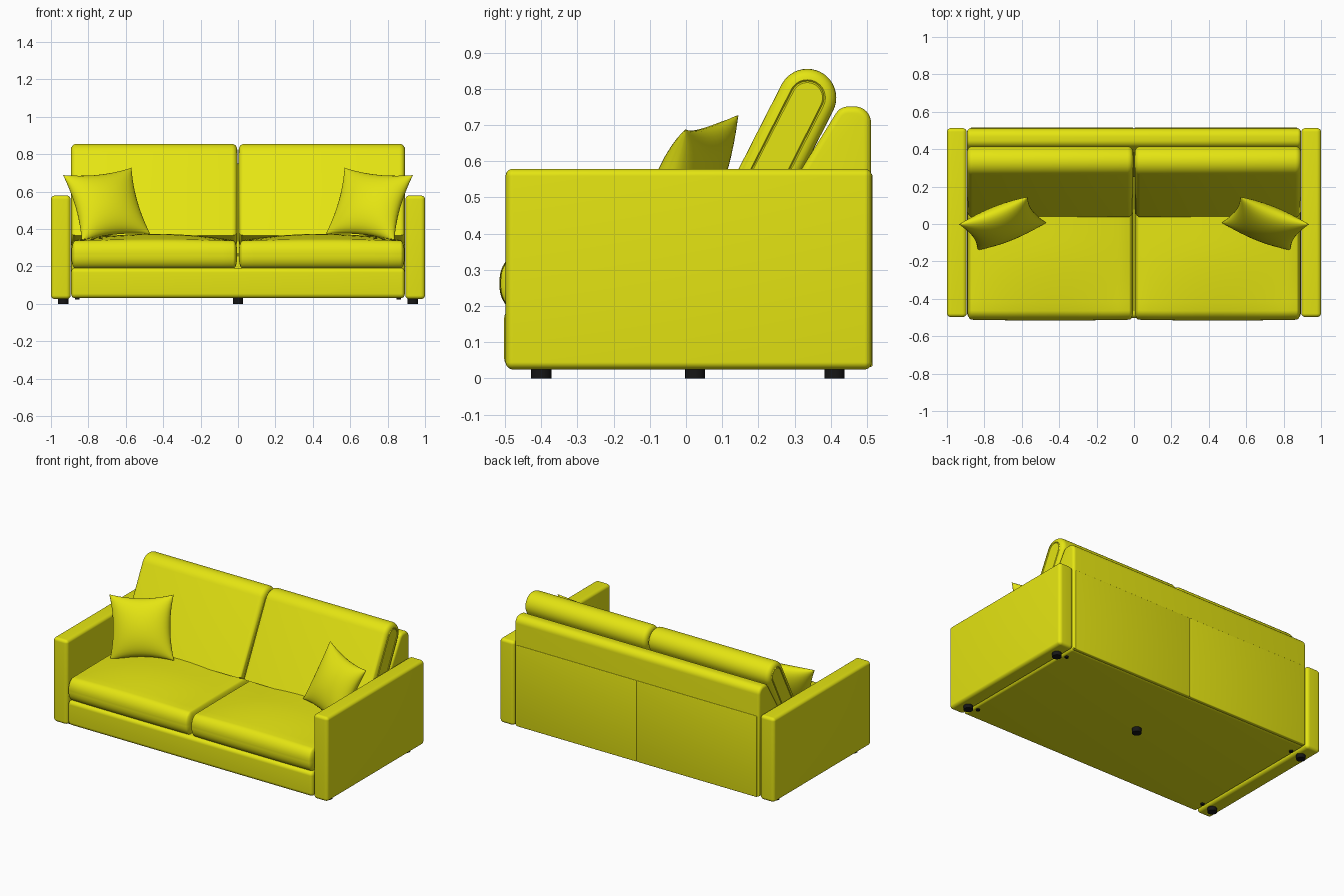
import bpy, bmesh, math
from mathutils import Vector

if "Cube" in bpy.data.objects:
    bpy.data.objects.remove(bpy.data.objects["Cube"])


def material(name, rgb):
    m = bpy.data.materials.new(name)
    m.diffuse_color = (*rgb, 1)
    m.use_nodes = True
    m.node_tree.nodes["Principled BSDF"].inputs["Base Color"].default_value = m.diffuse_color
    return m


YELLOW = material("yellow fabric", (0.78, 0.78, 0.006))
BLACK = material("black plastic", (0.008, 0.008, 0.008))


def finish(bm, name, mat=YELLOW, mirror=False, angle=40):
    bmesh.ops.recalc_face_normals(bm, faces=bm.faces[:])
    me = bpy.data.meshes.new(name)
    bm.to_mesh(me)
    bm.free()
    me.materials.append(mat)
    ob = bpy.data.objects.new(name, me)
    bpy.context.collection.objects.link(ob)
    bpy.ops.object.select_all(action='DESELECT')
    ob.select_set(True)
    bpy.context.view_layer.objects.active = ob
    bpy.ops.object.shade_smooth_by_angle(angle=math.radians(angle))
    if mirror:
        mod = ob.modifiers.new("Mirror", 'MIRROR')
        mod.use_mirror_merge = False
    return ob


def soft_box(name, lo, hi, r, mid=1, k=4, deform=None, mirror=False):
    """Box with rounded edges; r is the rounding radius along each axis."""
    n = 2 * k + mid
    bm = bmesh.new()
    bmesh.ops.create_cube(bm, size=2)
    bmesh.ops.subdivide_edges(bm, edges=bm.edges[:], cuts=n - 1, use_grid_fill=True)

    def place(i, a, b, rad):
        if i <= k:
            return a + rad * (1 - math.tan(math.pi / 4 * (1 - i / k)))
        if i >= n - k:
            return b - rad * (1 - math.tan(math.pi / 4 * (1 - (n - i) / k)))
        return a + rad + (b - a - 2 * rad) * (i - k) / mid

    for v in bm.verts:
        p = [place(round((v.co[a] + 1) / 2 * n), lo[a], hi[a], r[a]) for a in range(3)]
        core = [min(max(p[a], lo[a] + r[a]), hi[a] - r[a]) for a in range(3)]
        d = Vector([(p[a] - core[a]) / r[a] for a in range(3)])
        if d.length > 1e-6:
            d.normalize()
        q = Vector([core[a] + d[a] * r[a] for a in range(3)])
        v.co = deform(q) if deform else q
    return finish(bm, name, mirror=mirror)


def extruded(name, profile, x0, x1, bevel, groove=False, mirror=False):
    """Side profile (y, z) swept along x with rounded ends."""
    bm = bmesh.new()
    base = bm.faces.new([bm.verts.new((x0, y, z)) for y, z in profile])
    res = bmesh.ops.extrude_face_region(bm, geom=[base], use_keep_orig=True)
    bmesh.ops.translate(bm, vec=(x1 - x0, 0, 0),
                        verts=[g for g in res['geom'] if isinstance(g, bmesh.types.BMVert)])
    bmesh.ops.recalc_face_normals(bm, faces=bm.faces[:])
    rim = [e for e in bm.edges if abs(e.verts[0].co.x - e.verts[1].co.x) < 1e-6]
    bmesh.ops.bevel(bm, geom=rim, offset=bevel, segments=5, profile=0.5,
                    affect='EDGES', clamp_overlap=True)
    if groove:  # stitched seam around each end
        caps = sorted(bm.faces, key=lambda f: -len(f.verts))[:2]
        for cap in caps:
            bmesh.ops.inset_region(bm, faces=[cap], thickness=0.004, depth=-0.004)
            bmesh.ops.inset_region(bm, faces=[cap], thickness=0.004, depth=0.004)
    return finish(bm, name, mirror=mirror)


def arc(cy, cz, r, a0, a1, n):
    return [(cy + r * math.cos(math.radians(a0 + (a1 - a0) * i / n)),
             cz + r * math.sin(math.radians(a0 + (a1 - a0) * i / n))) for i in range(n + 1)]


# Arms
soft_box("arm", (0.895, -0.498, 0.025), (1.0, 0.513, 0.579), (0.024, 0.02, 0.02), mirror=True)

# Base under the seat
soft_box("base", (-0.892, -0.502, 0.03), (0.892, 0.50, 0.192), (0.02, 0.025, 0.025))


# Seat cushions with a crowned top
def crown(p):
    u = (p.x - 0.4475) / 0.4435
    v = min(1, (p.y + 0.515) / 0.42)
    h = max(0, (p.z - 0.25) / 0.085)
    p.z += 0.036 * h * (1 - u * u) * math.sin(math.pi / 2 * max(0, v))
    p.y -= 0.004 * (1 - u ** 4) * (1 - v)
    return p


soft_box("seat_cushion", (0.004, -0.511, 0.188), (0.891, 0.24, 0.337),
         (0.022, 0.05, 0.065), mid=14, deform=crown, mirror=True)

# Back cushions: leaning slabs with a round top
LEAN = 27
cy, cz, rad = 0.335, 0.775, 0.08
top = arc(cy, cz, rad, -LEAN, 180 - LEAN, 20)
dy, dz = -math.sin(math.radians(LEAN)) * 0.5, -math.cos(math.radians(LEAN)) * 0.5
slab = top + [(top[-1][0] + dy, top[-1][1] + dz), (top[0][0] + dy, top[0][1] + dz)]
extruded("back_cushion", slab, 0.004, 0.893, 0.03, groove=True, mirror=True)

# Back frame with rounded top
frame = ([(0.25, 0.035), (0.511, 0.035)] + arc(0.466, 0.706, 0.045, 0, 90, 8)
         + arc(0.448, 0.711, 0.04, 90, 150, 5) + [(0.32, 0.58), (0.25, 0.45)])
extruded("back_frame", frame, -0.892, 0.892, 0.018)

# Two lower rear panels, leaving the seams between them
soft_box("rear_panel", (0.002, 0.49, 0.032), (0.875, 0.515, 0.565),
         (0.005, 0.005, 0.005), k=2, mirror=True)

# Scatter pillows, placed by width and height directions
centre = Vector((0.7025, 0.0025, 0.53))
W, H = Vector((0.1835, -0.0735, -0.02)), Vector((0.05, 0.069, 0.178))
N = W.cross(H).normalized()
bm = bmesh.new()
STEPS = 20
for side in (-1, 1):
    grid = []
    for i in range(STEPS + 1):
        row = []
        for j in range(STEPS + 1):
            u = math.sin(math.pi / 2 * (2 * i / STEPS - 1))
            v = math.sin(math.pi / 2 * (2 * j / STEPS - 1))
            a, b = max(0, 1 - u * u), max(0, 1 - v * v)
            row.append(bm.verts.new(centre + W * u * (1 - 0.12 * b) + H * v * (1 - 0.12 * a)
                                    + N * side * 0.078 * (a * b) ** 0.5))
        grid.append(row)
    for i in range(STEPS):
        for j in range(STEPS):
            bm.faces.new((grid[i][j], grid[i + 1][j], grid[i + 1][j + 1], grid[i][j + 1]))
bmesh.ops.remove_doubles(bm, verts=bm.verts[:], dist=1e-5)
finish(bm, "scatter_pillow", mirror=True, angle=60)


# Feet: one under each arm end, one in the middle, small glides beside them
def foot(name, x, y, r, z0, z1, mirror=True):
    bm = bmesh.new()
    bmesh.ops.create_cone(bm, cap_ends=True, segments=16, radius1=r, radius2=r, depth=z1 - z0)
    bmesh.ops.translate(bm, vec=(x, y, (z0 + z1) / 2), verts=bm.verts[:])
    finish(bm, name, BLACK, mirror)


for label, y in (("front", -0.40), ("rear", 0.41)):
    foot(label + "_foot", 0.935, y, 0.028, 0, 0.03)
    foot(label + "_glide", 0.86, y, 0.012, 0.022, 0.035)
foot("middle_foot", 0, 0.025, 0.028, 0, 0.035, mirror=False)
